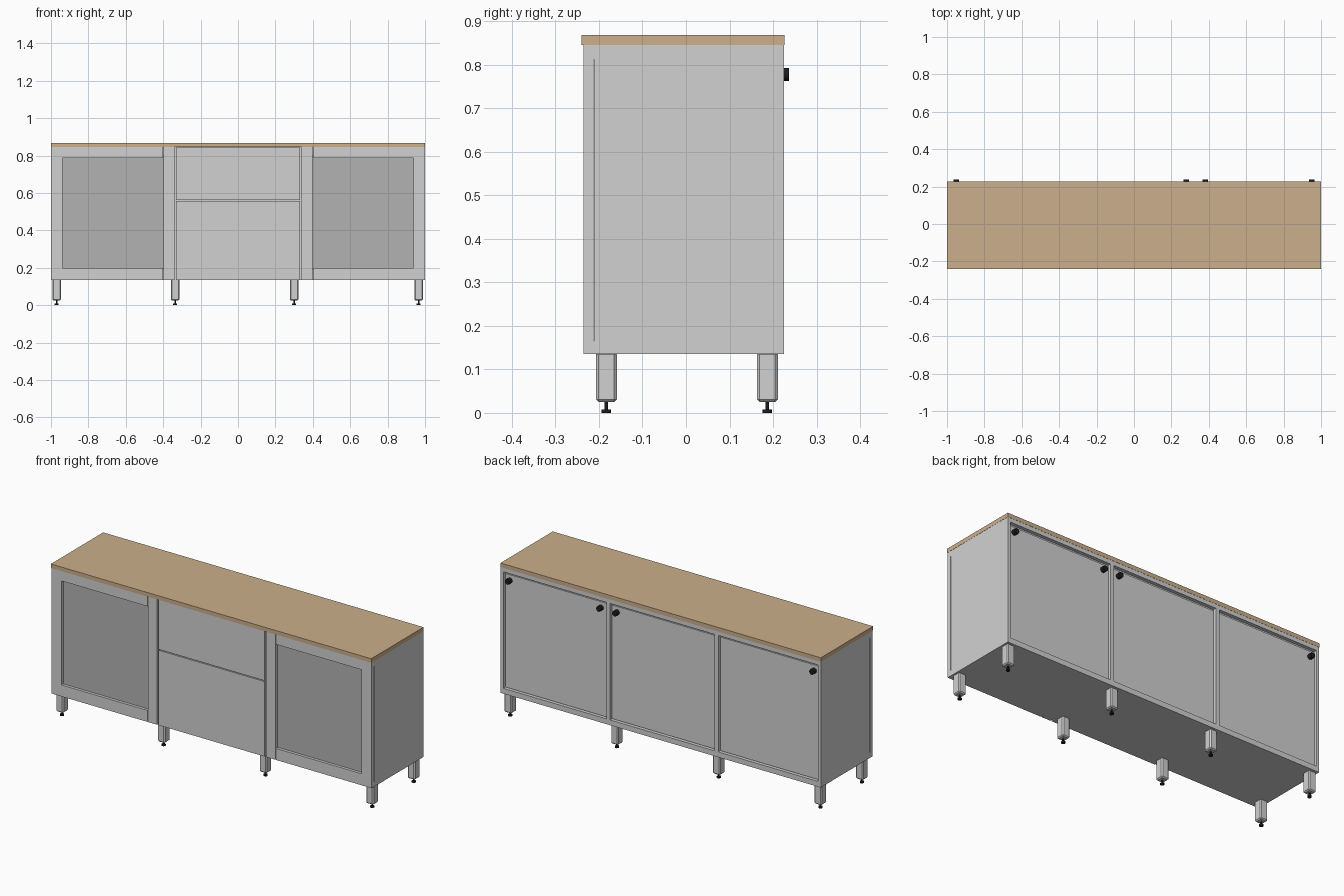
import bpy, bmesh, math

cube = bpy.data.objects.get("Cube")
if cube:
    bpy.data.objects.remove(cube, do_unlink=True)


def material(name, rgb):
    m = bpy.data.materials.new(name)
    m.use_nodes = True
    m.diffuse_color = (*rgb, 1)
    m.node_tree.nodes["Principled BSDF"].inputs["Base Color"].default_value = (*rgb, 1)
    return m


wood = material("oak", (0.60, 0.43, 0.26))
paint = material("pale_grey_paint", (0.64, 0.64, 0.64))
infill = material("mid_grey_panel", (0.45, 0.45, 0.45))
black = material("black_plastic", (0.012, 0.012, 0.012))


def finish(bm, name, mat):
    me = bpy.data.meshes.new(name)
    bm.to_mesh(me)
    bm.free()
    me.materials.append(mat)
    ob = bpy.data.objects.new(name, me)
    bpy.context.collection.objects.link(ob)
    return ob


def box(name, mat, x, y, z, bevel=0):
    """Box from (low, high) ranges on each axis."""
    bm = bmesh.new()
    bmesh.ops.create_cube(bm, size=1)
    for v in bm.verts:
        v.co = [r[0] if c < 0 else r[1] for c, r in zip(v.co, (x, y, z))]
    if bevel:
        bmesh.ops.bevel(bm, geom=bm.edges[:], offset=bevel, segments=1, affect='EDGES')
    return finish(bm, name, mat)


def cylinder(name, mat, centre, radius, depth, along_y=False):
    bm = bmesh.new()
    bmesh.ops.create_cone(bm, cap_ends=True, segments=24, radius1=radius,
                          radius2=radius, depth=depth)
    ob = finish(bm, name, mat)
    ob.location = centre
    if along_y:
        ob.rotation_euler.x = math.pi / 2
    for p in ob.data.polygons:
        p.use_smooth = len(p.vertices) == 4
    return ob


LOW, HIGH = 0.135, 0.845
FRONT, SEAM, BACK = -0.235, -0.213, 0.225
PANEL_BACK = 0.213

# Worktop
box("worktop", wood, (-1, 1), (-0.24, 0.226), (HIGH, 0.868))

# Carcass: core, end panels with a fine seam, rails that close it
box("core", paint, (-0.985, 0.985), (-0.209, 0.205), (LOW + 0.004, HIGH))
for side, s in (("right", -1), ("left", 1)):
    box(side + "_end_panel", paint, sorted((s * 0.983, s * 0.999)),
        (SEAM + 0.002, BACK), (LOW, HIGH))
box("bottom_board", paint, (-0.999, 0.999), (SEAM, BACK), (LOW, 0.165))
box("top_rail", paint, (-0.999, 0.999), (SEAM, -0.19), (0.812, HIGH))
box("back_top_rail", paint, (-0.983, 0.983), (0.19, BACK), (0.822, HIGH))

# Framed front doors with recessed infill
for side, s in (("right", -1), ("left", 1)):
    def span(a, b):
        return sorted((s * a, s * b))
    y = (FRONT, SEAM)
    box(side + "_door_outer_stile", paint, span(0.937, 0.999), y, (LOW, HIGH))
    box(side + "_door_inner_stile", paint, span(0.34, 0.398), y, (LOW, HIGH))
    box(side + "_door_top_rail", paint, span(0.401, 0.937), y, (0.787, HIGH))
    box(side + "_door_bottom_rail", paint, span(0.401, 0.937), y, (LOW, 0.20))
    box(side + "_door_infill", infill, span(0.399, 0.94), (-0.219, SEAM), (0.19, 0.80))

# Centre drawers
for name, z in (("lower_drawer", (LOW, 0.558)), ("upper_drawer", (0.563, HIGH - 0.002))):
    box(name, paint, (-0.331, 0.331), (FRONT, SEAM), z)

# Back uprights and inset panels
for i, x in enumerate((-0.348, 0.328)):
    box(f"back_upright_{i + 1}", paint, (x - 0.011, x + 0.011), (0.2, BACK), (0.165, 0.822))
for i, x in enumerate(((-0.979, -0.363), (-0.333, 0.313), (0.343, 0.979))):
    box(f"back_panel_{i + 1}", paint, x, (0.2, PANEL_BACK), (0.169, 0.81))

# Round cable fittings on the back
for i, x in enumerate((-0.95, 0.28, 0.38, 0.95)):
    cylinder(f"back_fitting_{i + 1}", black, (x, 0.222, 0.778), 0.015, 0.03, True)

# Chamfered legs on adjustable feet
for row, y in (("front", -0.183), ("back", 0.187)):
    for i, x in enumerate((-0.97, -0.336, 0.30, 0.966)):
        n = f"{row}_leg_{i + 1}"
        box(n, paint, (x - 0.023, x + 0.023), (y - 0.024, y + 0.024), (0.025, 0.14), 0.006)
        cylinder(n + "_stem", black, (x, y, 0.017), 0.004, 0.022)
        cylinder(n + "_foot", black, (x, y, 0.004), 0.011, 0.008)
